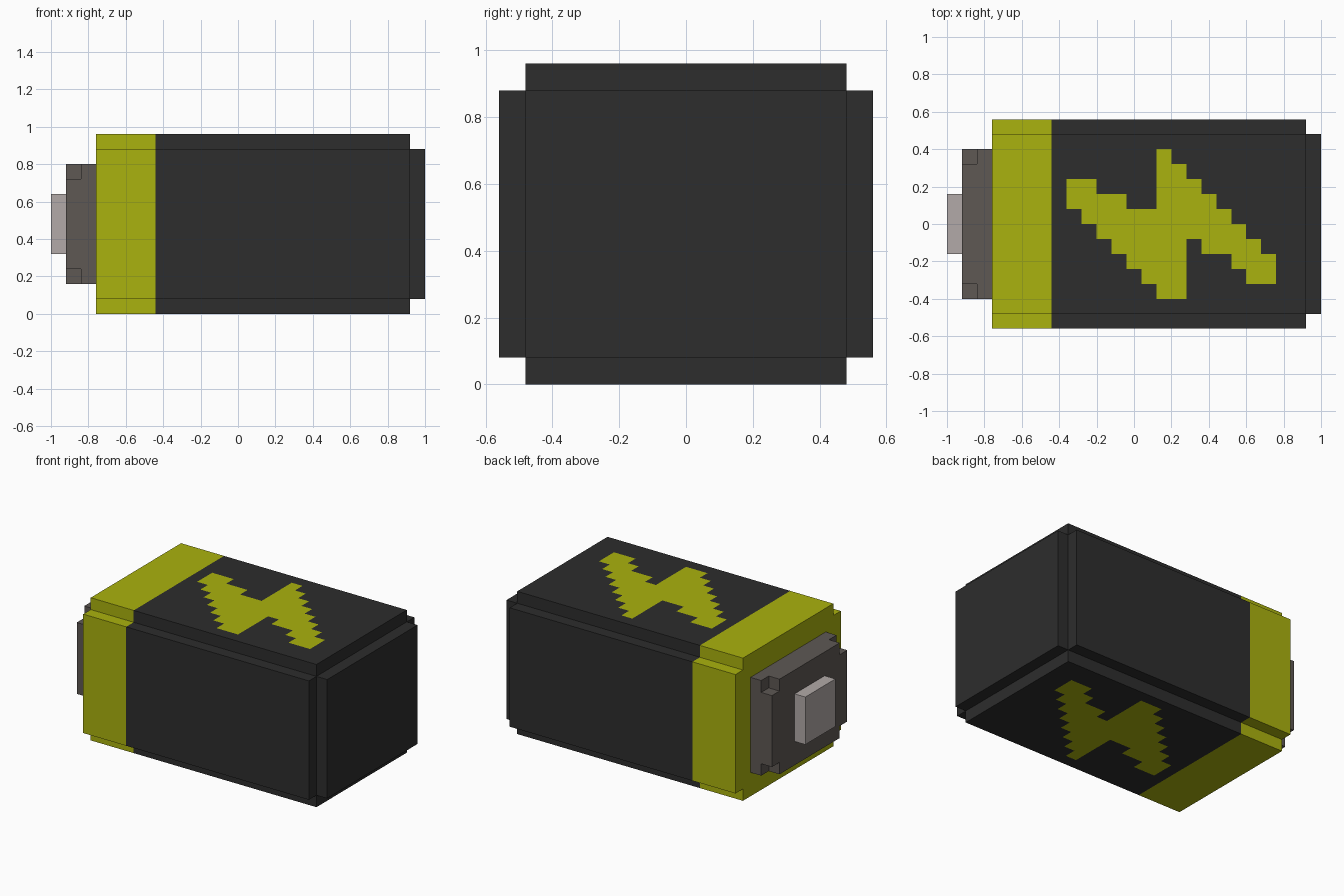
import bpy, bmesh

if "Cube" in bpy.data.objects:
    bpy.data.objects.remove(bpy.data.objects["Cube"])

U = 0.08  # one block of the blocky grid


def material(name, rgb):
    lin = [(c / 255 / 12.92) if c <= 10 else ((c / 255 + 0.055) / 1.055) ** 2.4 for c in rgb]
    m = bpy.data.materials.new(name)
    m.diffuse_color = (*lin, 1)
    m.use_nodes = True
    m.node_tree.nodes["Principled BSDF"].inputs["Base Color"].default_value = m.diffuse_color
    return m


BLACK = material("black casing", (45, 45, 45))
YELLOW = material("yellow green", (170, 178, 14))
GREY = material("warm dark grey", (94, 88, 84))
SILVER = material("pale metal", (178, 170, 168))


def prism(x0, x1, half_y, z0, z1, notch=0):
    """Block along x, with square notches along its four long edges if asked."""
    a, n = half_y, notch
    if n:
        half = [(a, z0 + n), (a, z1 - n), (a - n, z1 - n), (a - n, z1)]
        prof = half + [(-y, z) for y, z in reversed(half)]
        prof += [(n - a, z0 + n), (n - a, z0), (a - n, z0), (a - n, z0 + n)]
    else:
        prof = [(a, z0), (a, z1), (-a, z1), (-a, z0)]
    bm = bmesh.new()
    face = bm.faces.new([bm.verts.new((x0, y, z)) for y, z in prof])
    out = bmesh.ops.extrude_face_region(bm, geom=[face], use_keep_orig=True)
    new = [v for v in out["geom"] if isinstance(v, bmesh.types.BMVert)]
    bmesh.ops.translate(bm, verts=new, vec=(x1 - x0, 0, 0))
    bmesh.ops.recalc_face_normals(bm, faces=bm.faces[:])
    return bm


def finish(name, bm, *mats):
    me = bpy.data.meshes.new(name)
    bm.to_mesh(me)
    bm.free()
    for m in mats:
        me.materials.append(m)
    bpy.context.collection.objects.link(bpy.data.objects.new(name, me))


# Bolt marking: yellow spans in x for each block row, from y = 0.4 downwards
BOLT = [[(.12, .20)], [(.12, .28)], [(-.36, -.20), (.12, .36)],
        [(-.36, -.04), (.12, .44)], [(-.28, .52)], [(-.20, .60)],
        [(-.12, .28), (.36, .68)], [(-.04, .28), (.52, .76)],
        [(.04, .28), (.60, .76)], [(.12, .28)]]


def is_yellow(face):
    c = face.calc_center_median()
    if c.x < -0.44:
        return True
    if abs(face.normal.z) < 0.5 or 0.01 < c.z < 0.95:
        return False
    y = c.y if c.z > 0.5 else -c.y  # the marking underneath is flipped
    row = int((0.4 - y) // U)
    return 0 <= row < len(BOLT) and any(a < c.x < b for a, b in BOLT[row])


def cut(bm, faces, co, no):
    geom = set(faces)
    for f in faces:
        geom.update(f.edges, f.verts)
    bmesh.ops.bisect_plane(bm, geom=list(geom), plane_co=co, plane_no=no, dist=1e-5)


def lids(bm):
    return [f for f in bm.faces if abs(f.normal.z) > 0.5
            and not 0.01 < f.calc_center_median().z < 0.95 and f.calc_center_median().x > -0.44]


# Casing: band cut all round, block cuts only on the top and bottom faces
bm = prism(-0.76, 0.92, 0.56, 0, 0.96, U)
cut(bm, bm.faces[:], (-0.44, 0, 0), (1, 0, 0))
bm.normal_update()
for k in range(1, 16):
    cut(bm, lids(bm), (-0.44 + k * U, 0, 0), (1, 0, 0))
for k in range(-5, 6):
    cut(bm, lids(bm), (0, k * U, 0), (0, 1, 0))
bm.normal_update()
for f in bm.faces:
    f.material_index = int(is_yellow(f))
finish("casing", bm, BLACK, YELLOW)

# Raised end plate
finish("end_plate", prism(0.92, 1.0, 0.48, 0.08, 0.88), BLACK)

# Terminal: square base, notched collar and contact nub
finish("terminal_base", prism(-0.84, -0.76, 0.40, 0.16, 0.80), GREY)
finish("terminal_collar", prism(-0.92, -0.84, 0.40, 0.16, 0.80, U), GREY)
finish("contact_nub", prism(-1.0, -0.92, 0.16, 0.32, 0.64), SILVER)
